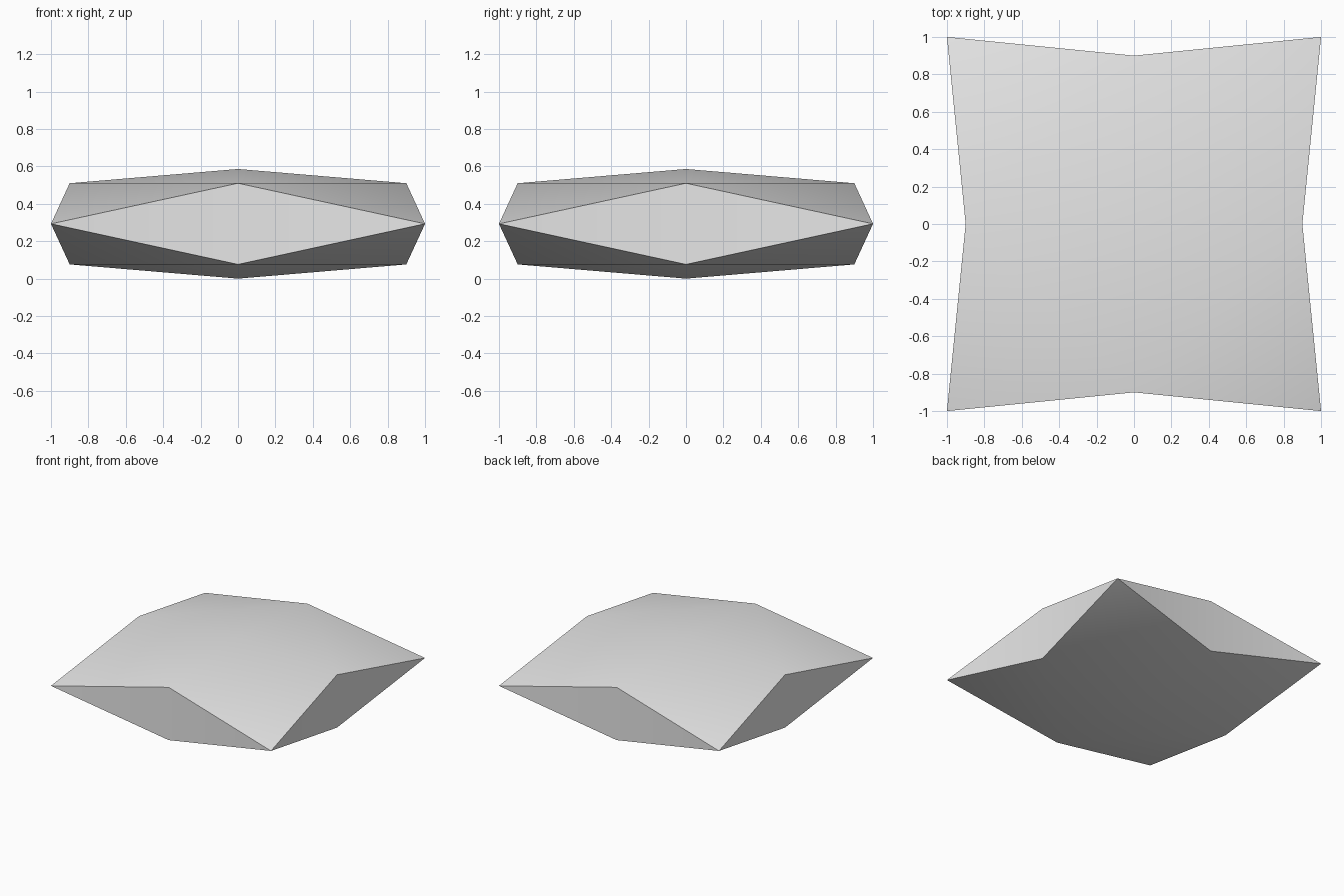
import bpy
import bmesh
import math

default_cube = bpy.data.objects.get("Cube")
if default_cube:
    bpy.data.objects.remove(default_cube)

MID = 0.293      # height of the four pointed corners
RIM = 0.217      # rise of the side middles above the corners
CROWN = 0.293    # rise of the centre above the corners
INSET = 0.9      # distance of the side middles from the centre

# Plain fabric colour
fabric = bpy.data.materials.new("light_grey_fabric")
fabric.use_nodes = True
grey = (0.8, 0.8, 0.8, 1)
fabric.diffuse_color = grey
fabric.node_tree.nodes["Principled BSDF"].inputs["Base Color"].default_value = grey

# Shared points: corners, then side middles and centres for both panels
bm = bmesh.new()
corners = [bm.verts.new((x, y, MID)) for x, y in ((1, -1), (1, 1), (-1, 1), (-1, -1))]
sides = {}
centres = {}
for s in (1, -1):
    sides[s] = [bm.verts.new((x * INSET, y * INSET, MID + s * RIM))
                for x, y in ((0, -1), (1, 0), (0, 1), (-1, 0))]
    centres[s] = bm.verts.new((0, 0, MID + s * CROWN))

# Each quarter: puffed top and bottom panels, and the folded side gusset
for i in range(4):
    j = (i + 1) % 4
    for s in (1, -1):
        bm.faces.new((sides[s][i], corners[i], sides[s][j]))
        bm.faces.new((sides[s][i], sides[s][j], centres[s]))
    bm.faces.new((sides[1][i], sides[-1][i], corners[i]))
    bm.faces.new((sides[1][i], corners[i - 1], sides[-1][i]))
bmesh.ops.recalc_face_normals(bm, faces=bm.faces)

mesh = bpy.data.meshes.new("cushion")
bm.to_mesh(mesh)
bm.free()
mesh.materials.append(fabric)
cushion = bpy.data.objects.new("cushion", mesh)
bpy.context.collection.objects.link(cushion)

# Soft panels with crisp seams
bpy.ops.object.select_all(action="DESELECT")
cushion.select_set(True)
bpy.context.view_layer.objects.active = cushion
bpy.ops.object.shade_smooth_by_angle(angle=math.radians(30))
